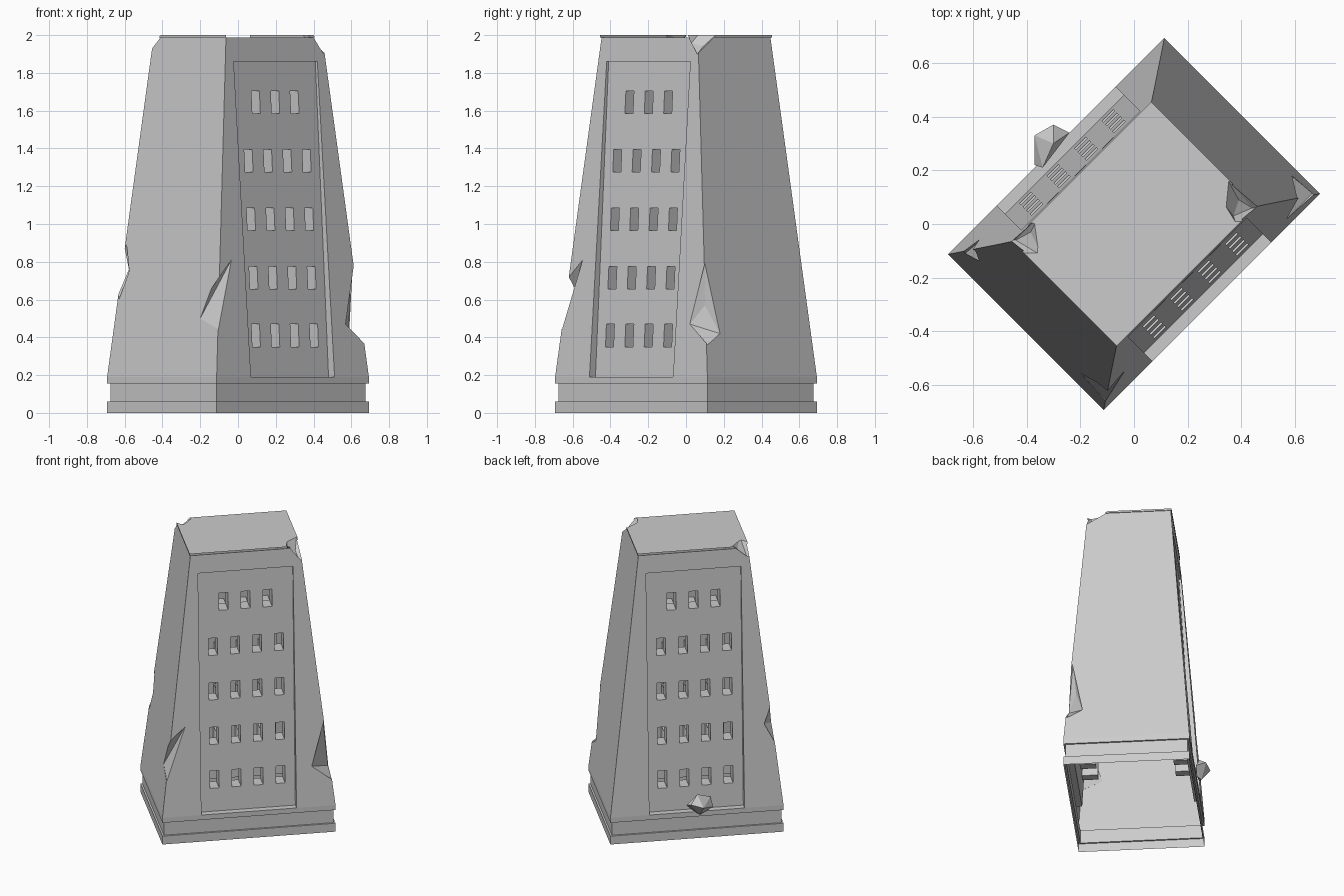
import bpy, bmesh, math
from mathutils import Vector, Matrix

if "Cube" in bpy.data.objects:
    bpy.data.objects.remove(bpy.data.objects["Cube"])

TURN = Matrix.Rotation(math.radians(45), 4, 'Z')   # tower plan sits diagonally


def make_object(name, bm, turned=True):
    bmesh.ops.recalc_face_normals(bm, faces=bm.faces)
    mesh = bpy.data.meshes.new(name)
    bm.to_mesh(mesh)
    bm.free()
    obj = bpy.data.objects.new(name, mesh)
    bpy.context.collection.objects.link(obj)
    if turned:
        obj.matrix_world = TURN
    return obj


def add_hull(bm, points):
    """Add a closed convex solid around the points."""
    part = bmesh.new()
    for p in points:
        part.verts.new(p)
    res = bmesh.ops.convex_hull(part, input=part.verts)
    loose = [v for v in part.verts if not v.link_faces]
    bmesh.ops.delete(part, geom=loose, context='VERTS')
    bmesh.ops.recalc_face_normals(part, faces=part.faces)
    tmp = bpy.data.meshes.new("tmp")
    part.to_mesh(tmp)
    part.free()
    bm.from_mesh(tmp)
    bpy.data.meshes.remove(tmp)


# Tower body: stepped plinth, tapered shaft and thin cap (z, half length, half width)
rings = [(0, .57, .41), (.06, .57, .41), (.06, .558, .398), (.155, .558, .398),
         (.155, .57, .41), (.19, .57, .41), (1.988, .361, .271),
         (1.988, .367, .276), (2.0, .367, .276)]
bm = bmesh.new()
loops = [[bm.verts.new((sx * a, sy * b, z))
          for sx, sy in ((-1, -1), (1, -1), (1, 1), (-1, 1))] for z, a, b in rings]
for lo, hi in zip(loops, loops[1:]):
    for i in range(4):
        j = (i + 1) % 4
        bm.faces.new((lo[i], lo[j], hi[j], hi[i]))
bm.faces.new(loops[0][::-1])
bm.faces.new(loops[-1])
tower = make_object("tower_body", bm)


def panel_y(z):
    return .365 - (z - .19) * .0593


# Recessed panels on both long sides
bm = bmesh.new()
for s in (-1, 1):
    add_hull(bm, [(x, s * y, z) for x in (-.313, .313) for z in (.19, 1.86)
                  for y in (panel_y(z), .6)])
panels = make_object("panel_cutter", bm)

# Rows of windows on both long sides
bm = bmesh.new()
for s in (-1, 1):
    for z, n in ((.41, 4), (.715, 4), (1.025, 4), (1.335, 4), (1.645, 3)):
        for i in range(n):
            x = (i - (n - 1) / 2) * .145
            add_hull(bm, [(x + dx, s * y, z + dz) for dx in (-.03, .03)
                          for dz in (-.06, .06) for y in (panel_y(z) - .1, .55)])
windows = make_object("window_cutter", bm)

# Broken corners: inner points of each chip, and the direction it opens
chips = [
    ((1, 0, 0), [(.57, .02, .47), (.585, .18, .42), (.572, .1, .57),
                 (.60, .1, .79), (.665, .115, .36)]),
    ((-1, 0, 0), [(-.588, -.1, .89), (-.572, -.1, .81), (-.57, -.06, .76),
                  (-.58, -.15, .74), (-.63, -.11, .6)]),
    ((0, -1, 0), [(-.035, -.547, .81), (-.14, -.588, .66), (-.2, -.555, .5),
                  (-.1, -.66, .44), (-.09, -.63, .57)]),
    ((1, 0, 0), [(.34, .18, 2.02), (.33, .08, 2.02), (.38, 0, 2.02),
                 (.37, .03, 1.96), (.39, .09, 1.94), (.44, .06, 1.9)]),
    ((-1, 0, 0), [(-.34, -.12, 2.02), (-.36, -.05, 2.02), (-.36, .02, 2.02),
                  (-.385, -.03, 1.97), (-.44, -.06, 1.92)]),
]
bm = bmesh.new()
for d, pts in chips:
    add_hull(bm, pts + [tuple(Vector(p) + Vector(d) * .3) for p in pts])
breaks = make_object("chip_cutter", bm, turned=False)

# Carve everything out of the solid tower
for cutter in (panels, windows, breaks):
    cutter.hide_render = True
    mod = tower.modifiers.new(cutter.name, 'BOOLEAN')
    mod.operation = 'DIFFERENCE'
    mod.solver = 'EXACT'
    mod.object = cutter
bpy.context.view_layer.update()
carved = bpy.data.meshes.new_from_object(
    tower.evaluated_get(bpy.context.evaluated_depsgraph_get()))
tower.modifiers.clear()
tower.data = carved
for cutter in (panels, windows, breaks):
    bpy.data.objects.remove(cutter)

# Open the underside and the inner ends of the windows, leaving a hollow shell
bm = bmesh.new()
bm.from_mesh(carved)
bm.normal_update()
remove = []
for f in bm.faces:
    c = f.calc_center_median()
    if f.normal.z < -.9 and c.z < .001:
        remove.append(f)
    elif abs(f.normal.y) > .999 and abs(f.normal.z) < .02 and c.z > .3:
        remove.append(f)
bmesh.ops.delete(bm, geom=remove, context='FACES')
bm.to_mesh(carved)
bm.free()

# Rubble chunk lodged at the foot of the rear panel
bm = bmesh.new()
add_hull(bm, [(-.37, .33, .25), (-.37, .22, .22), (-.3, .37, .27), (-.24, .34, .24),
              (-.34, .21, .28), (-.30, .3, .32), (-.28, .3, .19), (-.32, .3, .18)])
make_object("rubble_chunk", bm, turned=False)
